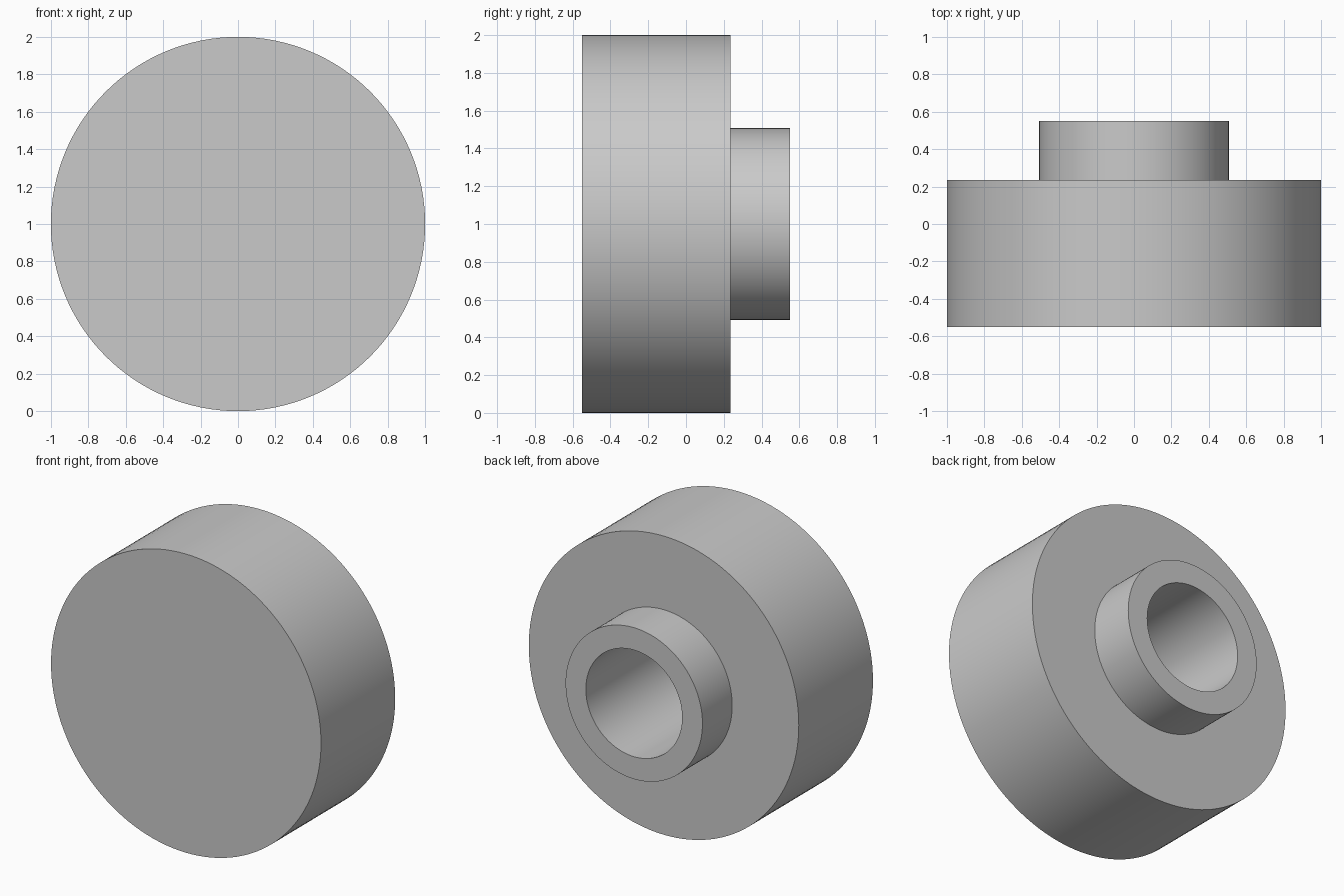
import bpy
import bmesh
from math import radians, pi
from mathutils import Matrix, Vector

default = bpy.data.objects.get("Cube")
if default:
    bpy.data.objects.remove(default, do_unlink=True)

# Plain grey material
GREY = (0.59, 0.59, 0.59, 1)
grey = bpy.data.materials.new("light_grey")
grey.use_nodes = True
grey.diffuse_color = GREY
grey.node_tree.nodes["Principled BSDF"].inputs["Base Color"].default_value = GREY

# Main dimensions
SEGMENTS = 128
FRONT, SHOULDER, BACK = -0.55, 0.235, 0.55
BODY_R, HUB_R, BORE_R = 1.0, 0.507, 0.357
BORE_FLOOR = -0.4

# Half section as (radius, y), revolved about the y axis
profile = [(0, FRONT), (BODY_R, FRONT), (BODY_R, SHOULDER),
           (HUB_R, SHOULDER), (HUB_R, BACK), (BORE_R, BACK),
           (BORE_R, BORE_FLOOR), (0, BORE_FLOOR)]

bm = bmesh.new()
points = [bm.verts.new((r, y, 0)) for r, y in profile]
edges = [bm.edges.new(pair) for pair in zip(points, points[1:])]
bmesh.ops.spin(bm, geom=points + edges, cent=(0, 0, 0), axis=(0, 1, 0),
               angle=2 * pi, steps=SEGMENTS, use_merge=True)
bmesh.ops.remove_doubles(bm, verts=bm.verts[:], dist=0.0001)
bmesh.ops.recalc_face_normals(bm, faces=bm.faces[:])
bmesh.ops.transform(bm, matrix=Matrix.Translation(Vector((0, 0, BODY_R))),
                    verts=bm.verts[:])

# Disc with a bored hub on its back
mesh = bpy.data.meshes.new("hubbed_disc")
bm.to_mesh(mesh)
bm.free()
mesh.materials.append(grey)
disc = bpy.data.objects.new("hubbed_disc", mesh)
bpy.context.collection.objects.link(disc)

bpy.ops.object.select_all(action="DESELECT")
disc.select_set(True)
bpy.context.view_layer.objects.active = disc
bpy.ops.object.shade_smooth_by_angle(angle=radians(30))
